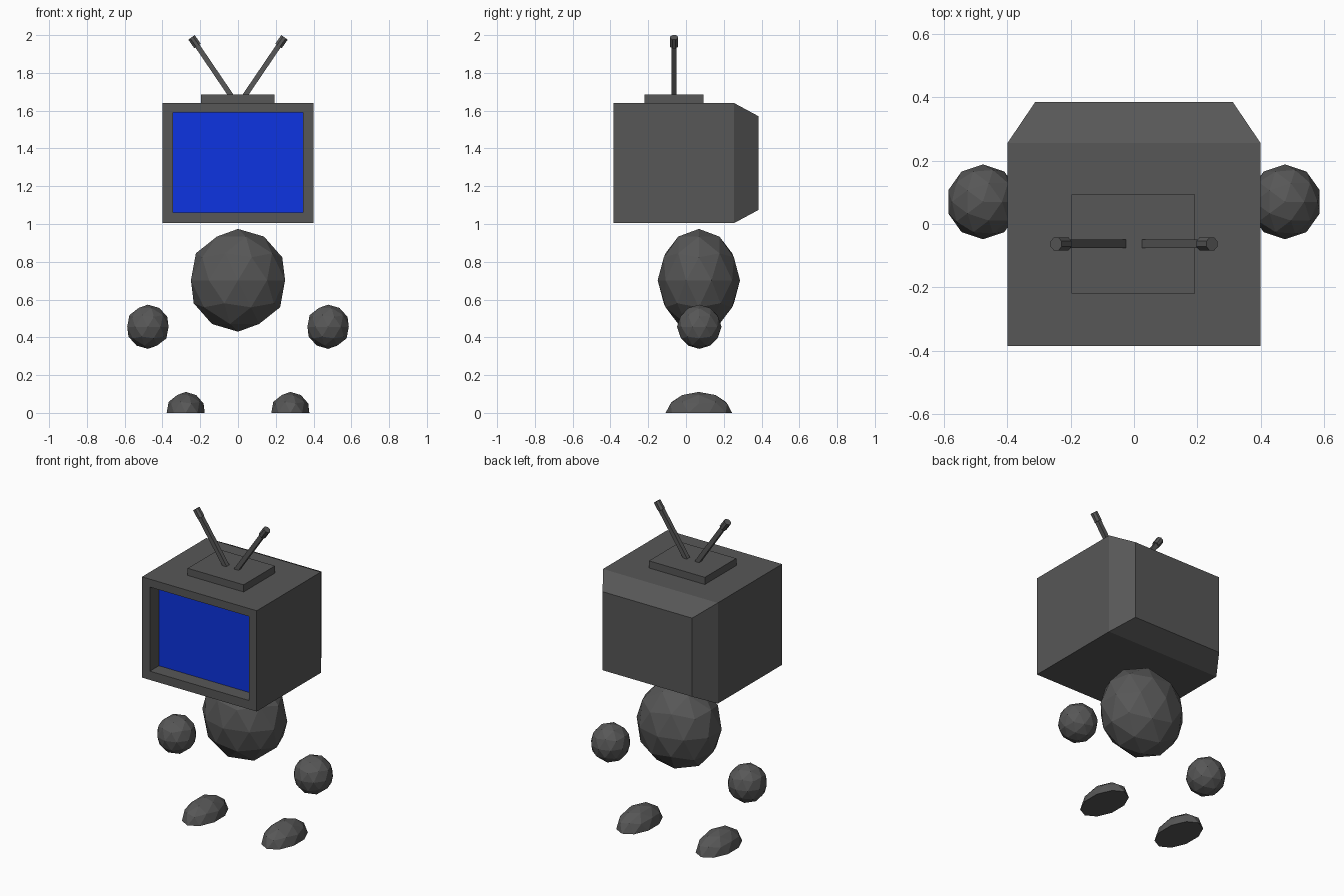
import bpy, bmesh
from mathutils import Vector

if "Cube" in bpy.data.objects:
    bpy.data.objects.remove(bpy.data.objects["Cube"])


def material(name, rgb):
    m = bpy.data.materials.new(name)
    m.diffuse_color = (*rgb, 1)
    m.use_nodes = True
    m.node_tree.nodes["Principled BSDF"].inputs["Base Color"].default_value = m.diffuse_color
    return m


GREY = material("dark grey", (0.095, 0.095, 0.095))
BLUE = material("screen blue", (0.004, 0.033, 0.75))


def finish(name, bm, *mats):
    bmesh.ops.recalc_face_normals(bm, faces=bm.faces)
    me = bpy.data.meshes.new(name)
    bm.to_mesh(me)
    bm.free()
    for m in mats:
        me.materials.append(m)
    ob = bpy.data.objects.new(name, me)
    bpy.context.collection.objects.link(ob)
    return ob


def ball(name, centre, radii, cut=False):
    """Faceted ellipsoid, optionally sliced flat at its middle."""
    bm = bmesh.new()
    bmesh.ops.create_icosphere(bm, subdivisions=2, radius=1)
    if cut:
        bmesh.ops.bisect_plane(bm, geom=bm.verts[:] + bm.edges[:] + bm.faces[:],
                               plane_co=(0, 0, 0), plane_no=(0, 0, 1), clear_inner=True)
        bmesh.ops.holes_fill(bm, edges=[e for e in bm.edges if e.is_boundary], sides=0)
    bmesh.ops.scale(bm, vec=radii, verts=bm.verts)
    bmesh.ops.translate(bm, vec=centre, verts=bm.verts)
    return finish(name, bm, GREY)


def rod(name, a, b, radius, sides):
    """Straight prism between two points."""
    a, b = Vector(a), Vector(b)
    axis = (b - a).normalized()
    u = Vector((0, 1, 0))
    v = axis.cross(u)
    bm = bmesh.new()
    bmesh.ops.create_cone(bm, cap_ends=True, segments=sides, radius1=radius,
                          radius2=radius, depth=(b - a).length)
    # turn the corner-first prism so flat sides face along the axes
    from_angle = 3.14159265 / sides
    bmesh.ops.rotate(bm, cent=(0, 0, 0), verts=bm.verts,
                     matrix=Vector((1, 0, 0)).rotation_difference(
                         Vector((1, 0, 0))).to_matrix())
    import math
    c, s = math.cos(from_angle), math.sin(from_angle)
    for vert in bm.verts:
        x, y, z = vert.co
        vert.co = (a + b) / 2 + u * (x * c - y * s) + v * (x * s + y * c) + axis * z
    return finish(name, bm, GREY)


# television cabinet: rectangular rings from screen to tapered back
# each ring: half width, bottom, top, y
rings = [(0.345, 1.06, 1.59, -0.295), (0.345, 1.06, 1.59, -0.385),
         (0.40, 1.005, 1.64, -0.385), (0.40, 1.005, 1.64, 0.255),
         (0.312, 1.075, 1.57, 0.385)]
bm = bmesh.new()
loops = [[bm.verts.new(p) for p in ((-w, y, lo), (w, y, lo), (w, y, hi), (-w, y, hi))]
         for w, lo, hi, y in rings]
for p, q in zip(loops, loops[1:]):
    for i in range(4):
        j = (i + 1) % 4
        bm.faces.new((p[i], p[j], q[j], q[i]))
screen = bm.faces.new(loops[0])
screen.material_index = 1
bm.faces.new(loops[-1])
finish("television_cabinet", bm, GREY, BLUE)

# antenna base plate
bm = bmesh.new()
bmesh.ops.create_cube(bm, size=1)
bmesh.ops.scale(bm, vec=(0.39, 0.313, 0.05), verts=bm.verts)
bmesh.ops.translate(bm, vec=(-0.002, -0.063, 1.66), verts=bm.verts)
finish("antenna_base", bm, GREY)

# body
ball("body", (0, 0.068, 0.702), (0.262, 0.218, 0.272))

# paired parts
for side, s in (("left", -1), ("right", 1)):
    rod(side + "_antenna_rod", (s * 0.037, -0.063, 1.68), (s * 0.22, -0.063, 1.95), 0.019, 4)
    rod(side + "_antenna_tip", (s * 0.214, -0.063, 1.942), (s * 0.246, -0.063, 1.988), 0.0225, 8)
    ball(side + "_hand", (s * 0.477, 0.07, 0.456), (0.115, 0.118, 0.117))
    ball(side + "_foot", (s * 0.277, 0.068, 0), (0.106, 0.176, 0.111), cut=True)
